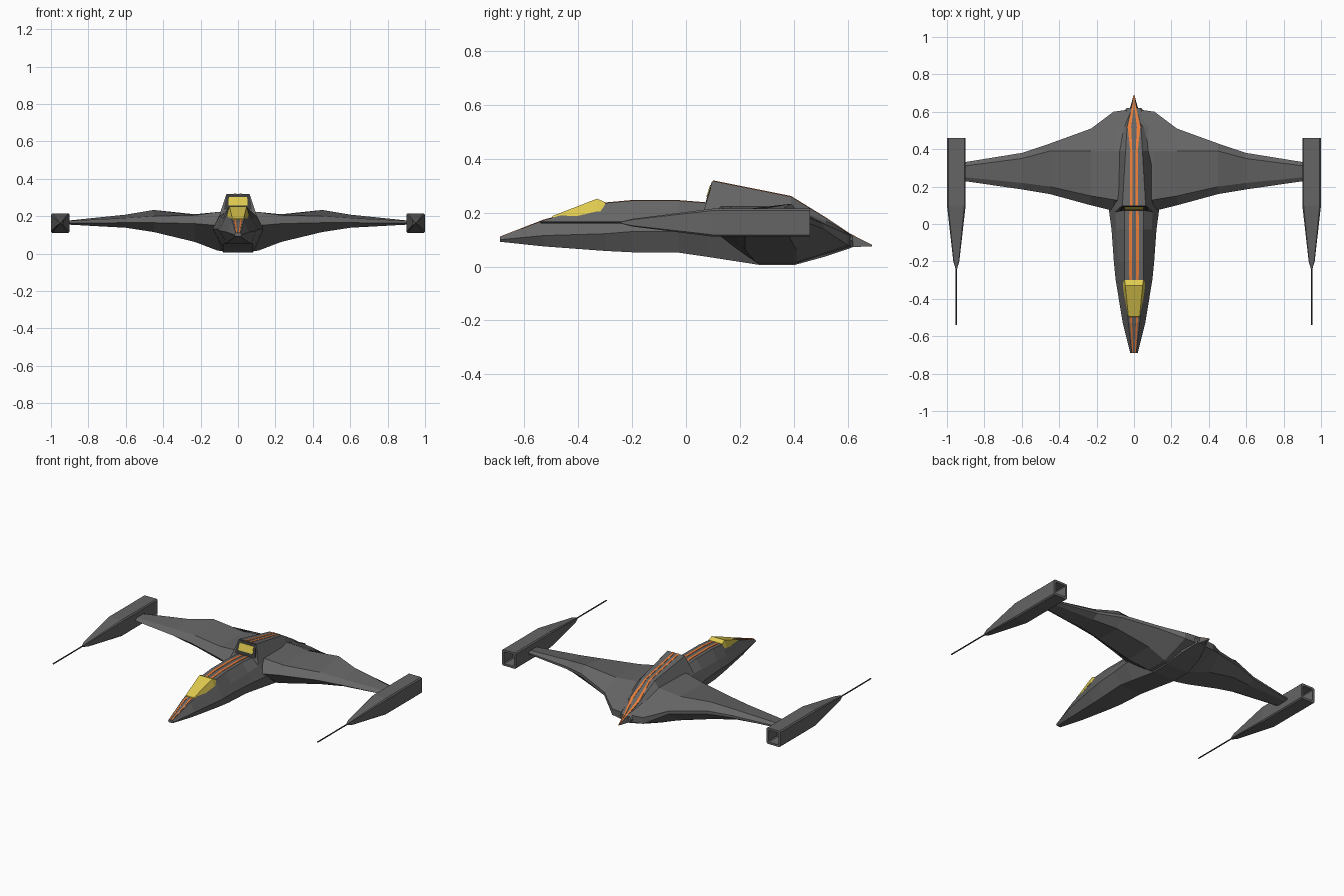
import bpy, bmesh, math


def material(name, rgb):
    m = bpy.data.materials.new(name)
    m.diffuse_color = (*rgb, 1)
    return m


GREY = material("hull_grey", (0.13, 0.13, 0.13))
DARK = material("dark_metal", (0.04, 0.04, 0.04))
YELLOW = material("glass_yellow", (0.75, 0.6, 0.08))
ORANGE = material("stripe_orange", (0.8, 0.2, 0.04))


def loft(name, rings, mat, caps=True, mirror=False):
    """Skin a list of equal-length closed rings."""
    bm = bmesh.new()
    vs = [[bm.verts.new(p) for p in r] for r in rings]
    n = len(rings[0])
    for a, b in zip(vs, vs[1:]):
        for i in range(n):
            j = (i + 1) % n
            bm.faces.new((a[i], a[j], b[j], b[i]))
    if caps:
        bm.faces.new(vs[0])
        bm.faces.new(vs[-1])
    bmesh.ops.recalc_face_normals(bm, faces=bm.faces)
    me = bpy.data.meshes.new(name)
    bm.to_mesh(me)
    bm.free()
    me.materials.append(mat)
    ob = bpy.data.objects.new(name, me)
    bpy.context.collection.objects.link(ob)
    if mirror:
        mod = ob.modifiers.new("mirror", 'MIRROR')
        mod.use_mirror_merge = False
    return ob


def sym(half):
    """Complete a half section (x >= 0) across x = 0."""
    return half + [(-x, y, z) for x, y, z in reversed(half)]


# fuselage: y, then (x, z) for top, shoulder, chine, keel
body = [
    (-.69, .012, .110, .016, .106, .020, .100, .012, .092),
    (-.53, .030, .172, .045, .142, .060, .115, .035, .075),
    (-.30, .050, .236, .080, .168, .098, .122, .060, .058),
    (-.20, .050, .245, .085, .178, .108, .130, .070, .053),
    (-.03, .050, .245, .095, .190, .120, .130, .080, .052),
    (.08, .050, .236, .100, .200, .135, .130, .080, .036),
    (.28, .050, .235, .100, .200, .130, .115, .080, .005),
    (.40, .050, .225, .100, .200, .120, .105, .080, .005),
    (.52, .040, .170, .080, .160, .110, .115, .065, .038),
    (.62, .015, .115, .030, .110, .040, .095, .030, .072),
]
loft("fuselage", [sym([(s[i], s[0], s[i + 1]) for i in (1, 3, 5, 7)])
                  for s in body], GREY)

# dorsal hump tapering to the tail spike: top point, base point
hump = [
    ((.062, .10, .318), (.100, .065, .205)),
    ((.045, .39, .260), (.105, .39, .190)),
    ((.037, .52, .180), (.080, .52, .140)),
    ((.016, .61, .120), (.024, .61, .072)),
    ((.002, .69, .079), (.002, .69, .075)),
]
loft("dorsal_hump", [sym(list(h)) for h in hump], GREY)


# sloped frame and glass on the front of the hump
def hump_panel(name, w0, z0, w1, z1, off, mat):
    def pts(d):
        return sym([(w, .10 - (.318 - z) * .31 - d, z)
                    for w, z in ((w1, z1), (w0, z0))])
    loft(name, [pts(-.01), pts(off)], mat)


hump_panel("hump_window_frame", .075, .236, .061, .316, .003, DARK)
hump_panel("hump_window", .052, .258, .049, .302, .006, YELLOW)

# cockpit canopy
canopy = [
    ((.030, -.495, .188), (.036, -.50, .165)),
    ((.046, -.33, .252), (.060, -.33, .205)),
    ((.050, -.30, .239), (.060, -.30, .205)),
]
loft("canopy", [sym(list(c)) for c in canopy], YELLOW)

# twin stripes: y, z, inner x, outer x
stripes = {
    "nose_stripe": [(-.69, .110, .004, .010), (-.53, .172, .010, .020),
                    (-.49, .183, .010, .022)],
    "spine_stripe": [(-.30, .236, .012, .025), (-.20, .245, .011, .027),
                     (-.03, .245, .011, .027), (.07, .237, .011, .025)],
    "hump_stripe": [(.10, .318, .009, .022), (.39, .260, .009, .020),
                    (.52, .180, .015, .034), (.61, .120, .004, .014),
                    (.69, .079, 0, .002)],
}
for name, pts in stripes.items():
    loft(name, [[(a, y, z - .004), (b, y, z - .004),
                 (b, y, z + .002), (a, y, z + .002)]
                for y, z, a, b in pts], ORANGE, mirror=True)

# wings: x, then (y, z) around the section from the leading edge
wing = [
    (.04, .06, .14, .12, .225, .39, .225, .61, .12, .61, .075, .40, .006, .28, .006),
    (.11, .07, .15, .13, .222, .39, .222, .60, .12, .60, .08, .41, .016, .26, .016),
    (.23, .10, .16, .15, .205, .39, .210, .51, .16, .51, .14, .41, .062, .22, .062),
    (.45, .16, .165, .20, .200, .39, .233, .43, .19, .43, .17, .38, .118, .22, .115),
    (.60, .185, .165, .22, .190, .35, .208, .38, .18, .38, .165, .34, .140, .23, .138),
    (.91, .23, .163, .25, .175, .31, .176, .33, .168, .33, .160, .31, .155, .25, .155),
]
loft("wing", [[(s[0], s[i], s[i + 1]) for i in range(1, 15, 2)]
              for s in wing], GREY, mirror=True)


# wingtip pods with hollow rear
def pod_ring(y, w, h, c):
    q = [(w - c, h), (w, h - c)]
    right = q + [(x, -z) for x, z in reversed(q)]
    ring = right + [(-x, z) for x, z in reversed(right)]
    return [(.95 + x, y, .163 + z) for x, z in ring]


loft("wingtip_pod", [
    pod_ring(-.24, .004, .004, .001),
    pod_ring(-.20, .016, .014, .003),
    pod_ring(.10, .05, .052, .007),
    pod_ring(.46, .05, .052, .007),
    pod_ring(.46, .036, .038, .005),
    pod_ring(.38, .030, .032, .005),
], GREY, mirror=True)

# gun barrels
loft("gun_barrel", [[(.95 + .004 * math.cos(k * math.pi / 4), y,
                      .163 + .004 * math.sin(k * math.pi / 4))
                     for k in range(8)] for y in (-.54, -.22)],
     DARK, mirror=True)
